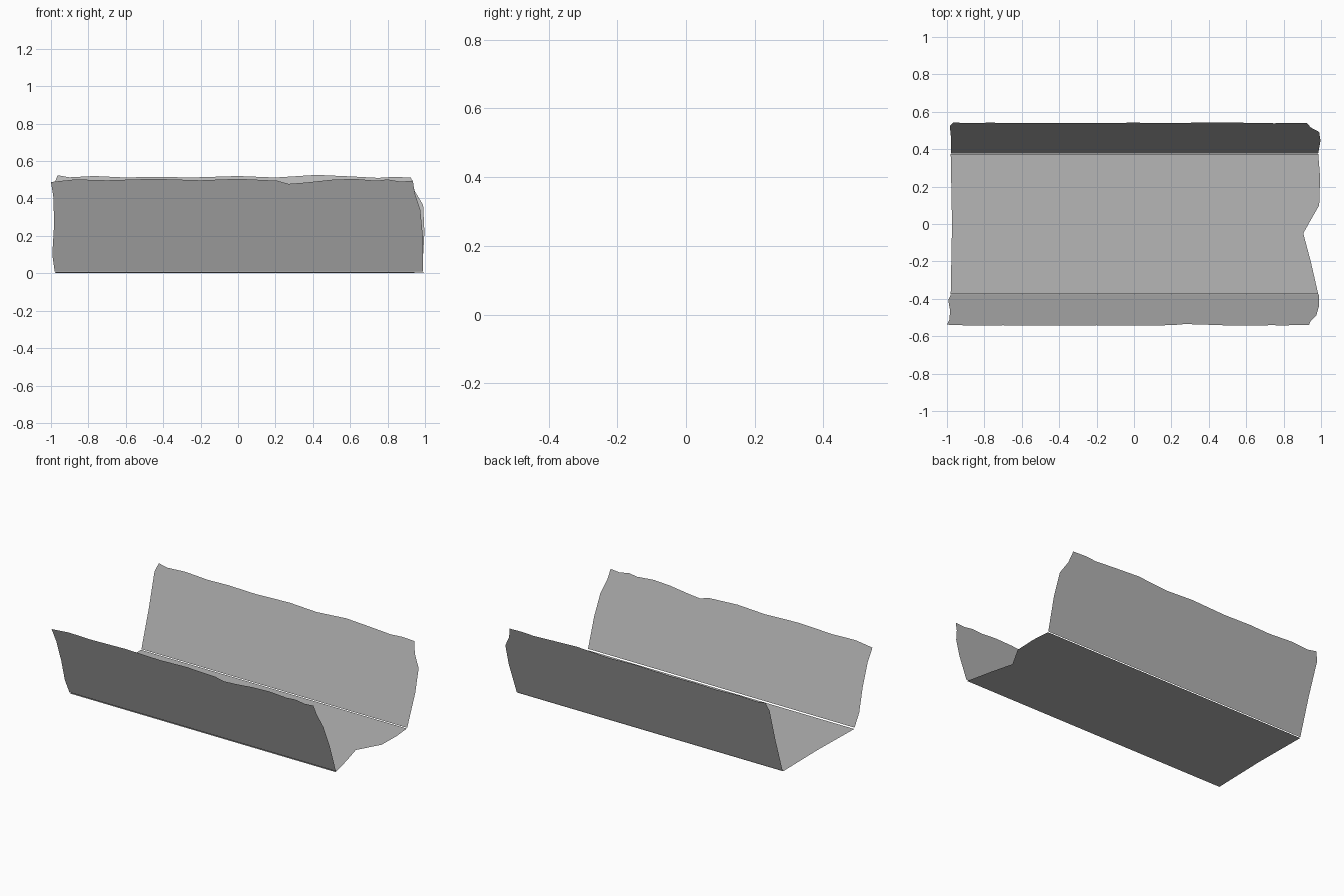
import bpy
from mathutils import Vector

cube = bpy.data.objects.get("Cube")
if cube:
    bpy.data.objects.remove(cube, do_unlink=True)

# Worn grey sheet
grey = bpy.data.materials.new("worn_grey")
grey.use_nodes = True
colour = (0.47, 0.47, 0.47, 1.0)
grey.diffuse_color = colour
bsdf = grey.node_tree.nodes["Principled BSDF"]
bsdf.inputs["Base Color"].default_value = colour
bsdf.inputs["Roughness"].default_value = 0.9


def sheet(name, outline, place):
    """Thin torn sheet: a flat outline (x, t) carried into space by place."""
    points = [Vector(place(x, t)) for x, t in outline]
    mesh = bpy.data.meshes.new(name)
    mesh.from_pydata(points, [], [list(range(len(points)))])
    mesh.materials.append(grey)
    obj = bpy.data.objects.new(name, mesh)
    bpy.context.collection.objects.link(obj)
    return obj


def wall(side, top_y, top_z):
    """Maps x and height to a leaning wall on the given side."""
    foot_y, foot_z = 0.378, 0.01

    def place(x, z):
        t = (z - foot_z) / (top_z - foot_z)
        return x, side * (foot_y + t * (top_y - foot_y)), z
    return place


# Floor, with a torn notch in its left end
floor = [(-0.98, -0.375), (0.985, -0.375), (0.945, -0.2), (0.905, -0.05),
         (0.95, 0.03), (0.99, 0.1), (0.995, 0.25), (0.985, 0.375),
         (-0.98, 0.375), (-0.973, 0.0)]
sheet("floor_sheet", floor, lambda x, y: (x, y, 0.004 + 0.006 * y))

# Front wall, with a ragged upper edge
front = [(-0.98, 0.01), (0.988, 0.01), (0.988, 0.2), (0.975, 0.34),
         (0.945, 0.43), (0.935, 0.495), (0.87, 0.49), (0.8, 0.502),
         (0.74, 0.495), (0.62, 0.505), (0.5, 0.5), (0.36, 0.485),
         (0.27, 0.478), (0.21, 0.495), (0.0, 0.505), (-0.2, 0.497),
         (-0.45, 0.505), (-0.7, 0.497), (-0.87, 0.502), (-1.0, 0.488),
         (-0.986, 0.4), (-0.984, 0.25), (-0.993, 0.1)]
sheet("front_wall", front, wall(-1, 0.544, 0.505))

# Back wall, slightly taller with a chipped corner
back = [(-0.978, 0.01), (0.985, 0.01), (0.997, 0.22), (0.99, 0.365),
        (0.945, 0.44), (0.925, 0.512), (0.83, 0.515), (0.75, 0.51),
        (0.6, 0.518), (0.42, 0.526), (0.2, 0.512), (0.0, 0.52),
        (-0.25, 0.512), (-0.45, 0.516), (-0.6, 0.512), (-0.77, 0.52),
        (-0.9, 0.513), (-0.965, 0.524), (-0.985, 0.47), (-0.978, 0.25)]
sheet("back_wall", back[::-1], wall(1, 0.544, 0.527))
